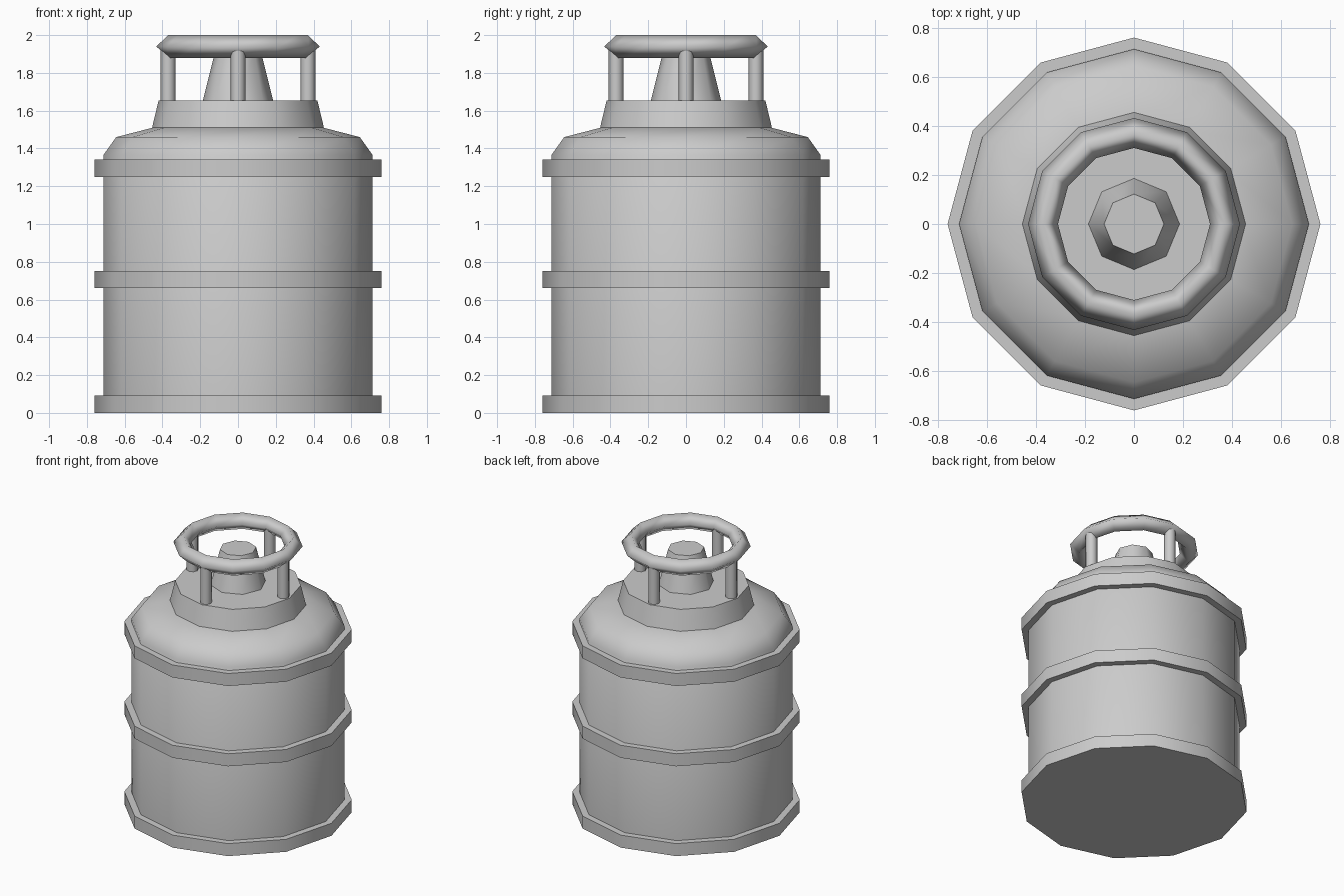
import bpy, bmesh, math

if "Cube" in bpy.data.objects:
    bpy.data.objects.remove(bpy.data.objects["Cube"], do_unlink=True)

metal = bpy.data.materials.new("grey_metal")
metal.use_nodes = True
grey = (0.6, 0.6, 0.6, 1)
metal.diffuse_color = grey
metal.node_tree.nodes["Principled BSDF"].inputs["Base Color"].default_value = grey


def lathe(name, profile, sides=12, ring=False, smooth=50, centre=(0, 0)):
    """Turn (radius, height) points round z; a ring joins last to first, others get caps."""
    bm = bmesh.new()
    loops = []
    for r, z in profile:
        angles = [math.tau * i / sides for i in range(sides)]
        loops.append([bm.verts.new((r * math.cos(a), r * math.sin(a), z)) for a in angles])
    pairs = list(zip(loops, loops[1:]))
    if ring:
        pairs.append((loops[-1], loops[0]))
    else:
        bm.faces.new(loops[0])
        bm.faces.new(loops[-1])
    for low, high in pairs:
        for i in range(sides):
            j = (i + 1) % sides
            bm.faces.new((low[i], low[j], high[j], high[i]))
    bmesh.ops.recalc_face_normals(bm, faces=bm.faces)
    mesh = bpy.data.meshes.new(name)
    bm.to_mesh(mesh)
    bm.free()
    mesh.materials.append(metal)
    obj = bpy.data.objects.new(name, mesh)
    obj.location = (*centre, 0)
    bpy.context.collection.objects.link(obj)
    bpy.ops.object.select_all(action="DESELECT")
    obj.select_set(True)
    bpy.context.view_layer.objects.active = obj
    bpy.ops.object.shade_smooth_by_angle(angle=math.radians(smooth))
    return obj


# Tank with sloping shoulder
lathe("tank_body", [(0.713, 0.02), (0.713, 1.365), (0.645, 1.46), (0.44, 1.513)])

# Raised bands round the tank
for name, bottom in (("base_band", 0), ("middle_band", 0.66), ("top_band", 1.25)):
    lathe(name, [(0.76, bottom), (0.76, bottom + 0.092)])

# Collar and valve on top
lathe("collar", [(0.455, 1.51), (0.42, 1.655)])
lathe("valve", [(0.187, 1.65), (0.122, 1.91)], sides=8)

# Ring handle on four posts
lathe("handle_ring", [(0.432, 1.94), (0.37, 2.0), (0.31, 1.94), (0.37, 1.88)],
      ring=True, smooth=120)
for name, x, y in (("left", 1, 0), ("right", -1, 0), ("back", 0, 1), ("front", 0, -1)):
    lathe(name + "_post", [(0.039, 1.64), (0.039, 1.93)], sides=8,
          centre=(x * 0.37, y * 0.37))
